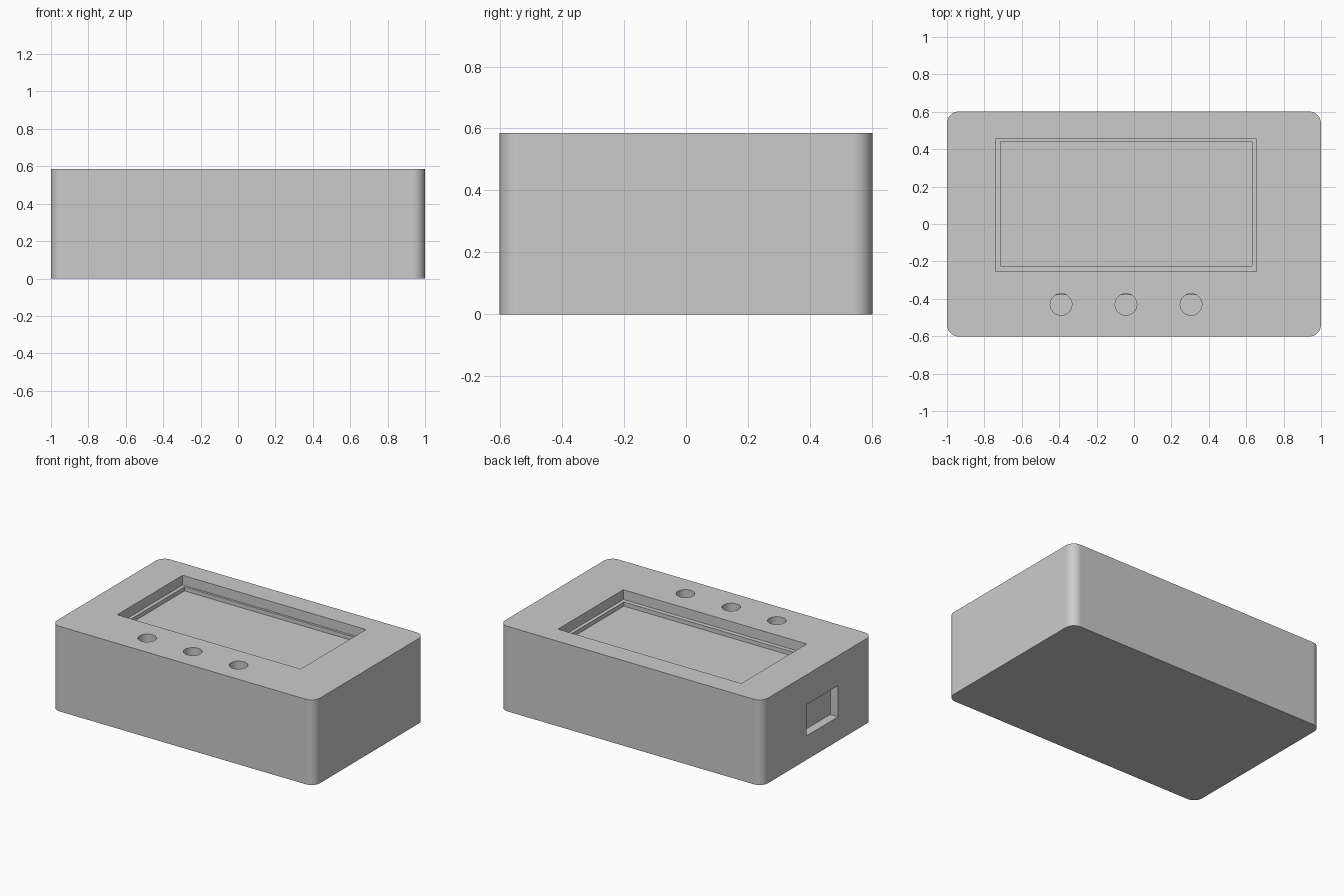
import bpy, bmesh, math

cube = bpy.data.objects.get("Cube")
if cube:
    bpy.data.objects.remove(cube, do_unlink=True)

HEIGHT = 0.585
grey = bpy.data.materials.new("light_grey")
grey.use_nodes = True
colour = (0.6, 0.6, 0.6, 1)
grey.diffuse_color = colour
grey.node_tree.nodes["Principled BSDF"].inputs["Base Color"].default_value = colour


def prism(name, outline, bottom, top):
    """Closed solid extruded upward from a flat outline."""
    bm = bmesh.new()
    face = bm.faces.new([bm.verts.new((x, y, bottom)) for x, y in outline])
    side = bmesh.ops.extrude_face_region(bm, geom=[face])
    moved = [v for v in side["geom"] if isinstance(v, bmesh.types.BMVert)]
    bmesh.ops.translate(bm, verts=moved, vec=(0, 0, top - bottom))
    bmesh.ops.recalc_face_normals(bm, faces=bm.faces)
    mesh = bpy.data.meshes.new(name)
    bm.to_mesh(mesh)
    bm.free()
    mesh.materials.append(grey)
    obj = bpy.data.objects.new(name, mesh)
    bpy.context.collection.objects.link(obj)
    return obj


def rectangle(x0, x1, y0, y1):
    return [(x0, y0), (x1, y0), (x1, y1), (x0, y1)]


def arc(cx, cy, radius, start, sweep, steps):
    angles = [math.radians(start + sweep * i / steps) for i in range(steps + 1)]
    return [(cx + radius * math.cos(a), cy + radius * math.sin(a)) for a in angles]


def cut(target, cutter):
    cutter.hide_render = True
    mod = target.modifiers.new("cut", "BOOLEAN")
    mod.operation = "DIFFERENCE"
    mod.solver = "EXACT"
    mod.object = cutter
    bpy.context.view_layer.objects.active = target
    bpy.ops.object.modifier_apply(modifier=mod.name)
    bpy.data.objects.remove(cutter, do_unlink=True)


# Case with rounded upright corners
RADIUS = 0.065
outline = []
for sx, sy, start in ((1, 1, 0), (-1, 1, 90), (-1, -1, 180), (1, -1, 270)):
    outline += arc(sx * (1 - RADIUS), sy * (0.602 - RADIUS), RADIUS, start, 90, 12)
case = prism("case", outline, 0, HEIGHT)

# Stepped screen recess
cut(case, prism("screen_opening", rectangle(-0.74, 0.655, -0.255, 0.455),
                HEIGHT - 0.067, HEIGHT + 0.1))
cut(case, prism("screen_floor", rectangle(-0.715, 0.63, -0.225, 0.44),
                HEIGHT - 0.095, HEIGHT + 0.1))

# Button holes, each with a small ledge at the rear
for i, x in enumerate((-0.39, -0.043, 0.305)):
    ring = arc(x, -0.43, 0.058, 0, 360, 48)[:-1]
    cut(case, prism("button_hole", ring, HEIGHT - 0.12, HEIGHT + 0.1))
    prism(f"button_hole_ledge_{i + 1}", rectangle(x - 0.05, x + 0.05, -0.38, -0.355),
          HEIGHT - 0.14, HEIGHT - 0.08)

# Socket recess in the right end
cut(case, prism("socket_recess", rectangle(-1.1, -0.94, -0.225, 0.12), 0.165, 0.38))

# Smooth corners and holes, flat faces kept flat
bpy.ops.object.select_all(action="DESELECT")
case.select_set(True)
bpy.context.view_layer.objects.active = case
bpy.ops.object.shade_smooth_by_angle(angle=math.radians(30))
normals = case.modifiers.new("flat_faces", "WEIGHTED_NORMAL")
normals.keep_sharp = True
